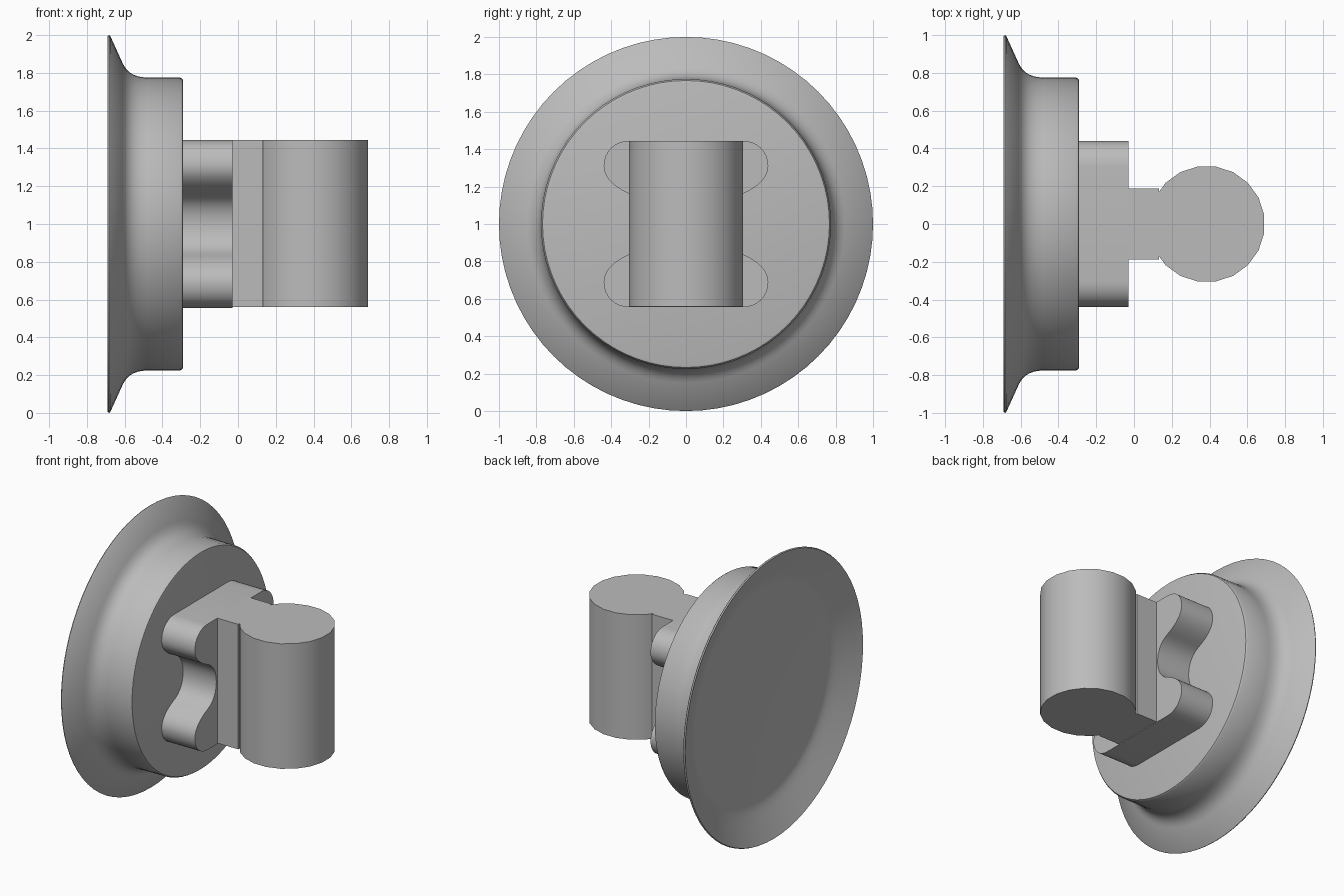
import bpy, bmesh, math
from mathutils import Vector, Matrix
from mathutils.geometry import interpolate_bezier

if "Cube" in bpy.data.objects:
    bpy.data.objects.remove(bpy.data.objects["Cube"], do_unlink=True)

grey = bpy.data.materials.new("plain_grey")
grey.use_nodes = True
colour = (0.5, 0.5, 0.5, 1)
grey.diffuse_color = colour
grey.node_tree.nodes["Principled BSDF"].inputs["Base Color"].default_value = colour


def finish(name, bm, angle=35):
    bmesh.ops.recalc_face_normals(bm, faces=bm.faces)
    mesh = bpy.data.meshes.new(name)
    bm.to_mesh(mesh)
    bm.free()
    mesh.materials.append(grey)
    ob = bpy.data.objects.new(name, mesh)
    bpy.context.collection.objects.link(ob)
    bpy.ops.object.select_all(action='DESELECT')
    ob.select_set(True)
    bpy.context.view_layer.objects.active = ob
    bpy.ops.object.shade_smooth_by_angle(angle=math.radians(angle))
    return ob


def bezier(a, b, c, d, steps=9):
    pts = [Vector((p[0], p[1], 0)) for p in (a, b, c, d)]
    return [(p.x, p.y) for p in interpolate_bezier(*pts, steps)]


def extrude(name, points, offset):
    bm = bmesh.new()
    face = bm.faces.new([bm.verts.new(p) for p in points])
    out = bmesh.ops.extrude_face_region(bm, geom=[face])
    verts = [g for g in out["geom"] if isinstance(g, bmesh.types.BMVert)]
    bmesh.ops.translate(bm, verts=verts, vec=offset)
    return finish(name, bm)


MID = 1.0

# Suction cup: (x, radius) profile spun around the x axis, hollow at the back
profile = [(-0.29, 0), (-0.29, 0.755), (-0.293, 0.767), (-0.305, 0.775)]
profile += bezier((-0.48, 0.775), (-0.55, 0.778), (-0.585, 0.80), (-0.61, 0.85), 8)
profile += [(-0.676, 0.995), (-0.682, 1.0), (-0.69, 0.995)]
profile += bezier((-0.63, 0.86), (-0.605, 0.80), (-0.595, 0.78), (-0.59, 0.74), 6)
profile += [(-0.59, 0)]
bm = bmesh.new()
verts = [bm.verts.new((x, 0, r)) for x, r in profile]
edges = [bm.edges.new(pair) for pair in zip(verts, verts[1:])]
bmesh.ops.spin(bm, geom=verts + edges, cent=(0, 0, 0), axis=(1, 0, 0),
               angle=math.tau, steps=72)
bmesh.ops.remove_doubles(bm, verts=bm.verts, dist=0.0005)
bmesh.ops.translate(bm, verts=bm.verts, vec=(0, 0, MID))
finish("suction_cup", bm)

# Lobed bracket: one quarter outline, mirrored up-down and side to side
quarter = bezier((0.30, 0.445), (0.38, 0.445), (0.44, 0.39), (0.44, 0.31))
quarter += bezier((0.44, 0.31), (0.44, 0.24), (0.37, 0.19), (0.30, 0.16))[1:]
quarter += bezier((0.30, 0.16), (0.23, 0.13), (0.20, 0.07), (0.20, 0.0))[1:]
side = quarter + [(y, -z) for y, z in reversed(quarter[:-1])]
outline = side + [(-y, z) for y, z in reversed(side)]
extrude("lobed_bracket", [(-0.30, y, MID + z) for y, z in outline], (0.27, 0, 0))

# Neck joining bracket and grip
LOW, HIGH = 0.56, 1.445
neck = [(-0.05, -0.188), (0.133, -0.188), (0.133, 0.188), (-0.05, 0.188)]
extrude("neck", [(x, y, LOW) for x, y in neck], (0, 0, HIGH - LOW))

# Upright cylindrical grip
bm = bmesh.new()
bmesh.ops.create_cone(bm, cap_ends=True, segments=20, radius1=0.308, radius2=0.308,
                      depth=HIGH - LOW,
                      matrix=Matrix.Translation((0.385, 0, (LOW + HIGH) / 2))
                      @ Matrix.Rotation(math.tau / 40, 4, 'Z'))
finish("grip_cylinder", bm)
